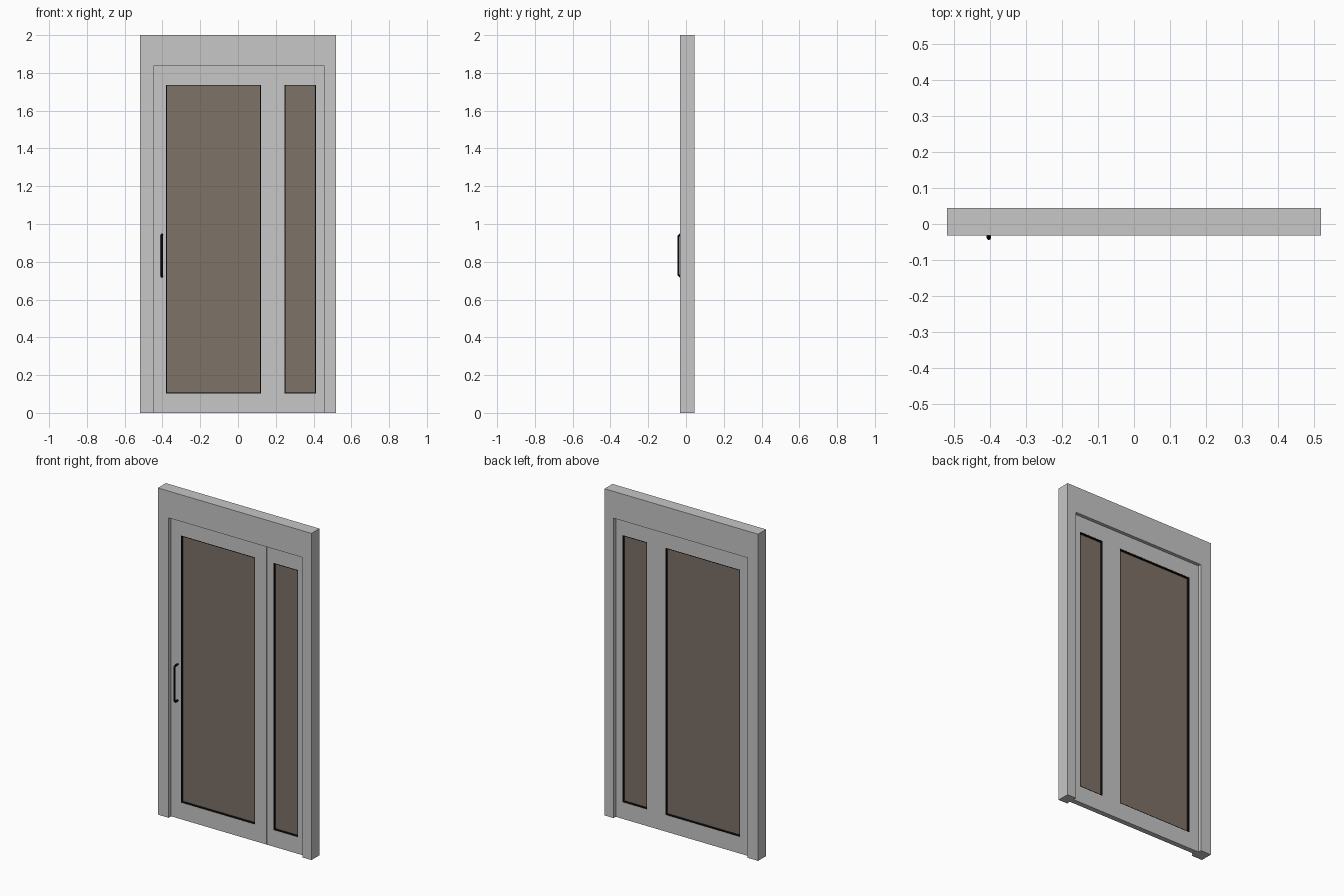
import bpy
import bmesh

if "Cube" in bpy.data.objects:
    bpy.data.objects.remove(bpy.data.objects["Cube"])


def material(name, rgb):
    m = bpy.data.materials.new(name)
    m.diffuse_color = (*rgb, 1)
    m.use_nodes = True
    m.node_tree.nodes["Principled BSDF"].inputs["Base Color"].default_value = m.diffuse_color
    return m


GREY = material("light grey paint", (0.57, 0.57, 0.57))
GLASS = material("brown tinted glass", (0.205, 0.168, 0.136))
BLACK = material("black rubber", (0.006, 0.006, 0.006))


def finish(name, bm, mat):
    me = bpy.data.meshes.new(name)
    bmesh.ops.recalc_face_normals(bm, faces=bm.faces)
    bm.to_mesh(me)
    bm.free()
    me.materials.append(mat)
    ob = bpy.data.objects.new(name, me)
    bpy.context.collection.objects.link(ob)
    return ob


def box(name, x, y, z, mat):
    bm = bmesh.new()
    bmesh.ops.create_cube(bm, size=1)
    for v in bm.verts:
        v.co = [r[0] if c < 0 else r[1] for c, r in zip(v.co, (x, y, z))]
    return finish(name, bm, mat)


def ring(name, outer, inner, y, mat):
    """Rectangular frame; outer and inner are (x0, x1, z0, z1)."""
    def loop(r, yy):
        a, b, c, d = r
        return [bm.verts.new(p) for p in ((a, yy, c), (b, yy, c), (b, yy, d), (a, yy, d))]
    bm = bmesh.new()
    loops = [loop(outer, y[0]), loop(outer, y[1]), loop(inner, y[1]), loop(inner, y[0])]
    for k in range(4):
        p, q = loops[k], loops[(k + 1) % 4]
        for i in range(4):
            j = (i + 1) % 4
            bm.faces.new((p[i], p[j], q[j], q[i]))
    return finish(name, bm, mat)


def glazed_panel(name, outer, hole, y):
    """Frame, rubber seal lining the opening, and the pane."""
    g = 0.005
    a, b, c, d = hole
    ring(name + "_frame", outer, hole, y, GREY)
    ring(name + "_seal", hole, (a + g, b - g, c + g, d - g), (y[0] + 0.001, y[1] - 0.001), BLACK)
    mid = (y[0] + y[1]) / 2
    box(name + "_glass", (a + g, b - g), (mid - 0.003, mid + 0.003), (c + g, d - g), GLASS)


FY = (-0.032, 0.045)   # outer frame depth
PY = (-0.008, 0.024)   # recessed panel depth
TOP = 1.836

# Outer frame
box("left_jamb", (-0.52, -0.447), FY, (0, 2), GREY)
box("right_jamb", (0.459, 0.52), FY, (0, 2), GREY)
box("header", (-0.447, 0.459), FY, (TOP, 2), GREY)

# Door leaf: lock stile, glazed part and hinge stile
box("lock_stile", (-0.447, -0.384), PY, (0, TOP), GREY)
glazed_panel("door", (-0.384, 0.156, 0, TOP), (-0.382, 0.122, 0.102, 1.737), PY)
box("hinge_stile", (0.156, 0.200), PY, (0, TOP), GREY)

# Fixed side light with its mullion
box("mullion", (0.201, 0.246), PY, (0, TOP), GREY)
glazed_panel("side_light", (0.246, 0.459, 0, TOP), (0.247, 0.413, 0.102, 1.737), PY)

# Pull handle: bent round bar with two feet against the door
curve = bpy.data.curves.new("pull_handle", "CURVE")
curve.dimensions = "3D"
curve.bevel_depth = 0.006
curve.bevel_resolution = 2
curve.use_fill_caps = True
x, yf, yb, z0, z1 = -0.403, -0.039, PY[0], 0.722, 0.943
path = [(yb, z0), (yf + 0.008, z0), (yf, z0 + 0.008),
        (yf, z1 - 0.008), (yf + 0.008, z1), (yb, z1)]
sp = curve.splines.new("POLY")
sp.points.add(len(path) - 1)
for p, (yy, zz) in zip(sp.points, path):
    p.co = (x, yy, zz, 1)
curve.materials.append(BLACK)
handle = bpy.data.objects.new("pull_handle", curve)
bpy.context.collection.objects.link(handle)
bpy.context.view_layer.objects.active = handle
handle.select_set(True)
bpy.ops.object.convert(target="MESH")
bpy.ops.object.shade_smooth_by_angle()
